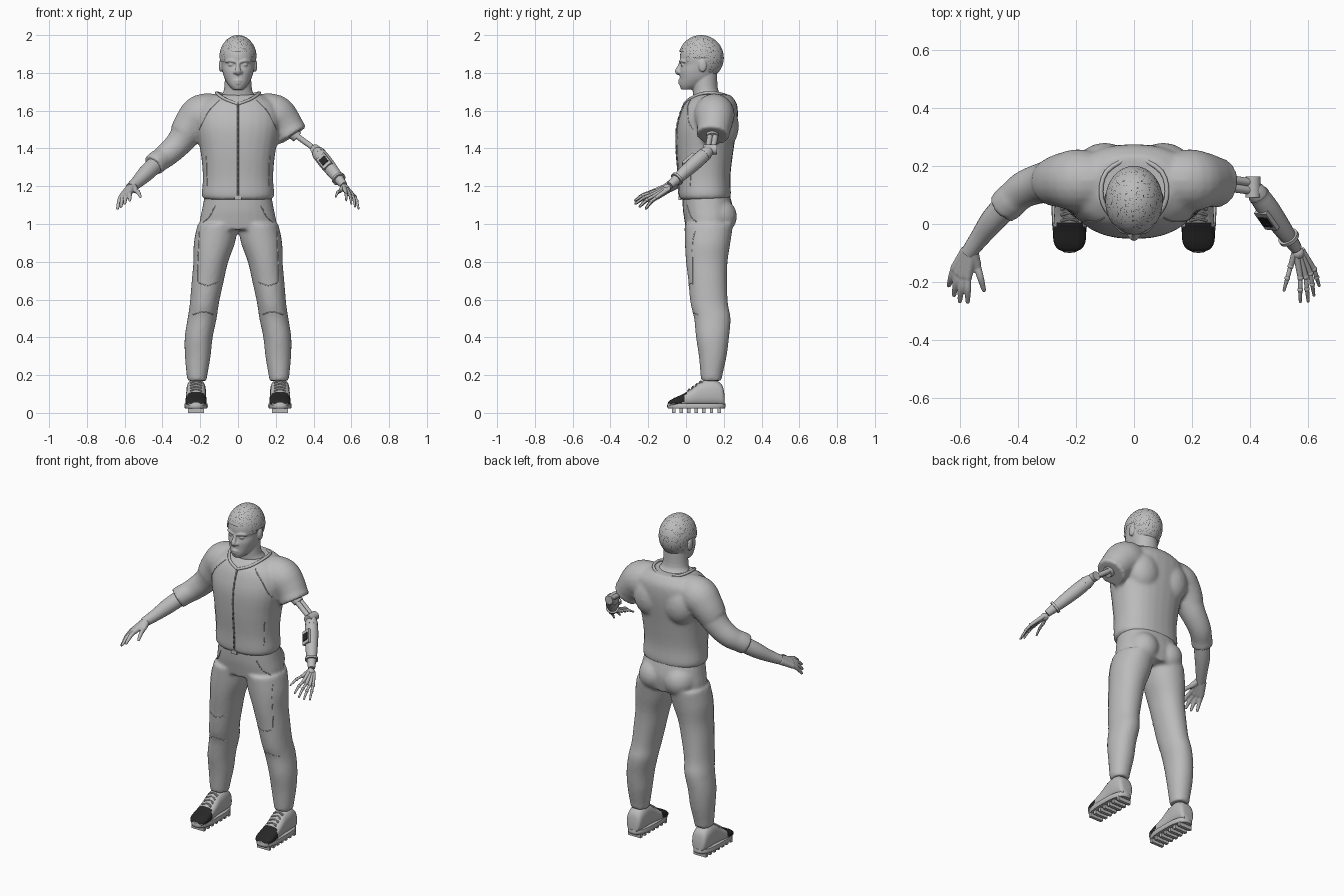
import bpy, bmesh, math, random
from mathutils import Vector, Matrix

random.seed(4)
if "Cube" in bpy.data.objects:
    bpy.data.objects.remove(bpy.data.objects["Cube"], do_unlink=True)


def material(name, value):
    m = bpy.data.materials.new(name)
    m.use_nodes = True
    m.diffuse_color = (value, value, value, 1)
    m.node_tree.nodes["Principled BSDF"].inputs["Base Color"].default_value = (value, value, value, 1)
    return m


GREY = material("plain grey", 0.5)
DARK = material("zip dark grey", 0.12)
BLACK = material("soft black", 0.02)


def smooth_rows(rows, steps=4):
    """Catmull-Rom interpolation of rows of numbers."""
    out = []
    for i in range(len(rows) - 1):
        p = [rows[max(i - 1, 0)], rows[i], rows[i + 1], rows[min(i + 2, len(rows) - 1)]]
        for k in range(steps):
            t = k / steps
            out.append([b + (c - a) * t / 2 + (a - 2.5 * b + 2 * c - d / 2) * t * t
                        + (1.5 * (b - c) + (d - a) / 2) * t ** 3 for a, b, c, d in zip(*p)])
    return out + [list(rows[-1])]


def ellipse(center, a, b, power=2.0, n=28):
    pts = []
    for i in range(n):
        c, s = math.cos(math.tau * i / n), math.sin(math.tau * i / n)
        pts.append(center + a * math.copysign(abs(c) ** (2 / power), c)
                   + b * math.copysign(abs(s) ** (2 / power), s))
    return pts


def skin(bm, rings):
    loops = [[bm.verts.new(p) for p in ring] for ring in rings]
    for lo, hi in zip(loops, loops[1:]):
        for i in range(len(lo)):
            j = (i + 1) % len(lo)
            bm.faces.new((lo[i], lo[j], hi[j], hi[i]))
    bm.faces.new(loops[0][::-1])
    bm.faces.new(loops[-1])


def column(bm, rows, power=2.3):
    """Horizontal rings: height, centre x, half width, front y, back y."""
    skin(bm, [ellipse(Vector((x, (f + b) / 2, z)), Vector((w, 0, 0)), Vector((0, (b - f) / 2, 0)), power)
              for z, x, w, f, b in smooth_rows(rows)])


def tube(bm, rows, n=20):
    """Round limb along x, y, z, radius rows."""
    rows = smooth_rows(rows)
    pts = [Vector(r[:3]) for r in rows]
    span = pts[-1] - pts[0]
    axis = min(range(3), key=lambda k: abs(span[k]))
    ref = Vector([float(k == axis) for k in range(3)])
    rings = []
    for i, p in enumerate(pts):
        t = pts[min(i + 1, len(pts) - 1)] - pts[max(i - 1, 0)]
        side = t.cross(ref).normalized()
        rings.append(ellipse(p, side * rows[i][3], side.cross(t).normalized() * rows[i][3], n=n))
    skin(bm, rings)


def blob(bm, center, radii, detail=3):
    bmesh.ops.create_icosphere(bm, subdivisions=detail, radius=1,
                               matrix=Matrix.Translation(center) @ Matrix.Diagonal((*radii, 1)))


def box(bm, center, size, turn=Matrix()):
    bmesh.ops.create_cube(bm, size=1, matrix=Matrix.Translation(center) @ turn @ Matrix.Diagonal((*size, 1)))


def finish(bm, name, mats=(GREY,), voxel=0, relax=5):
    bmesh.ops.recalc_face_normals(bm, faces=bm.faces[:])
    mesh = bpy.data.meshes.new(name)
    bm.to_mesh(mesh)
    bm.free()
    obj = bpy.data.objects.new(name, mesh)
    bpy.context.collection.objects.link(obj)
    for m in mats:
        mesh.materials.append(m)
    bpy.ops.object.select_all(action="DESELECT")
    obj.select_set(True)
    bpy.context.view_layer.objects.active = obj
    bpy.ops.object.shade_smooth_by_angle(angle=math.radians(40))
    if voxel:
        r = obj.modifiers.new("fuse", "REMESH")
        r.mode, r.voxel_size, r.use_smooth_shade = "VOXEL", voxel, True
        s = obj.modifiers.new("relax", "SMOOTH")
        s.factor, s.iterations = 0.5, relax
    return obj


def seams(name, target, lines, radius=0.003, mat=GREY):
    """Thin piping laid on the front surface along x, z lines."""
    body = target.evaluated_get(bpy.context.evaluated_depsgraph_get())
    curve = bpy.data.curves.new(name, "CURVE")
    curve.dimensions, curve.bevel_depth, curve.bevel_resolution = "3D", radius, 1
    curve.materials.append(mat)
    for line in lines:
        pts = []
        for x, z in smooth_rows(line, 6):
            hit, loc, _, _ = body.ray_cast(Vector((x, -1, z)), Vector((0, 1, 0)))
            if hit:
                pts.append(loc)
        if len(pts) > 1:
            sp = curve.splines.new("POLY")
            sp.points.add(len(pts) - 1)
            for q, p in zip(sp.points, pts):
                q.co = (*p, 1)
    bpy.context.collection.objects.link(bpy.data.objects.new(name, curve))


# Shirt: torso, long right sleeve, short left sleeve
bm = bmesh.new()
column(bm, [(1.13, 0, .178, -.03, .23), (1.155, 0, .192, -.038, .238), (1.25, 0, .186, -.04, .235),
            (1.38, 0, .198, -.05, .25), (1.5, 0, .222, -.05, .268), (1.58, 0, .225, -.032, .275),
            (1.64, 0, .2, -.005, .268), (1.685, 0, .13, .04, .235)])
for s in (-1, 1):
    tube(bm, [(s * .1, .15, 1.6, .09), (s * .19, .15, 1.58, .108), (s * .245, .15, 1.53, .095), (s * .285, .143, 1.47, .082)])
    blob(bm, (s * .1, .2, 1.52), (.1, .08, .12))
tube(bm, [(-.27, .145, 1.485, .082), (-.32, .14, 1.42, .07), (-.385, .115, 1.36, .063), (-.445, .06, 1.315, .054)])
tube(bm, [(-.415, .09, 1.34, .06), (-.45, .055, 1.31, .06)])
tube(bm, [(.27, .145, 1.495, .088), (.288, .142, 1.467, .088)])
shirt = finish(bm, "shirt", voxel=0.01, relax=6)

# Trousers: hips, seat and legs
bm = bmesh.new()
column(bm, [(.97, 0, .205, .0, .24), (1.03, 0, .2, -.01, .25), (1.08, 0, .19, -.017, .25), (1.16, 0, .175, -.02, .23)])
for s in (-1, 1):
    blob(bm, (s * .085, .165, 1.04), (.095, .105, .1))
    column(bm, [(.17, s * .217, .05, .08, .19), (.2, s * .217, .055, .077, .193), (.3, s * .213, .068, .068, .215),
                (.4, s * .208, .074, .053, .228), (.5, s * .19, .077, .043, .236), (.58, s * .178, .077, .024, .222),
                (.7, s * .16, .085, .012, .217), (.8, s * .144, .092, .0, .22), (.9, s * .125, .109, -.006, .235),
                (1.0, s * .106, .108, -.008, .25)], 2.1)
trousers = finish(bm, "trousers", voxel=0.01, relax=4)

# Head, neck and features
bm = bmesh.new()
column(bm, [(1.6, 0, .11, .05, .23), (1.67, 0, .095, .04, .2), (1.71, 0, .075, .035, .17), (1.8, 0, .068, .03, .165)], 2)
column(bm, [(1.712, 0, .028, -.025, .04), (1.735, 0, .05, -.034, .1), (1.77, 0, .071, -.033, .145),
            (1.81, 0, .083, -.033, .165), (1.845, 0, .088, -.025, .18), (1.87, 0, .09, -.033, .19),
            (1.91, 0, .089, -.028, .19), (1.94, 0, .08, -.008, .175), (1.965, 0, .058, .02, .15), (1.98, 0, .03, .05, .12)], 2.2)
tube(bm, [(0, -.022, 1.865, .009), (0, -.036, 1.83, .011), (0, -.043, 1.808, .016), (0, -.034, 1.795, .01)])
tube(bm, [(-.024, -.025, 1.755, .005), (0, -.034, 1.759, .008), (.024, -.025, 1.755, .005)])
tube(bm, [(-.022, -.025, 1.742, .004), (0, -.033, 1.746, .008), (.022, -.025, 1.742, .004)])
for s in (-1, 1):
    blob(bm, (s * .016, -.034, 1.803), (.01, .012, .009))
    blob(bm, (s * .036, -.017, 1.843), (.016, .011, .008))
    tube(bm, [(s * .012, -.03, 1.857, .007), (s * .04, -.025, 1.865, .008), (s * .064, -.005, 1.858, .006)])
    blob(bm, (s * .091, .088, 1.838), (.011, .022, .034))
finish(bm, "head", voxel=0.0045, relax=3)

# Cropped hair with dark flecks
bm = bmesh.new()
blob(bm, (0, .08, 1.88), (.099, .12, .12), 6)
hairline = lambda y: 1.912 if y < .0 else (1.86 if y < .05 else (1.878 if y < .115 else 1.785))
bmesh.ops.delete(bm, geom=[f for f in bm.faces if f.calc_center_median().z < hairline(f.calc_center_median().y)], context="FACES")
for f in bm.faces:
    f.material_index = int(random.random() < .05)
finish(bm, "hair", (GREY, BLACK))

# Collar band
bm = bmesh.new()
tips = [(0, -.008, 1.635), (.07, .02, 1.662), (.112, .09, 1.692), (.095, .18, 1.69), (0, .238, 1.668)]
loop = tips + [(-x, y, z) for x, y, z in tips[-2:0:-1]] + tips[:1]
tube(bm, [(*p, .008) for p in loop[:5]], 10)
tube(bm, [(*p, .008) for p in loop[4:]], 10)
finish(bm, "collar")

# Bare right forearm
bm = bmesh.new()
tube(bm, [(-.41, .095, 1.34, .045), (-.48, .02, 1.275, .044), (-.53, -.045, 1.225, .034), (-.57, -.1, 1.19, .027)])
finish(bm, "right_forearm")

# Hands: knuckle and tip of each finger, index to little, given for +x
fingers = [((.573, -.185, 1.165), (.573, -.268, 1.125)), ((.592, -.182, 1.155), (.6, -.266, 1.108)),
           ((.608, -.17, 1.148), (.62, -.245, 1.092)), ((.62, -.155, 1.142), (.638, -.212, 1.082)),
           ((.54, -.145, 1.175), (.517, -.228, 1.145))]
for s, name, mech in ((-1, "right_hand", False), (1, "left_mechanical_hand", True)):
    bm = bmesh.new()
    k = .62 if mech else 1
    for i, (knuckle, tip) in enumerate(fingers):
        base = Vector((.558 + .006 * i, -.09, 1.2 - .004 * i)) if i < 4 else Vector((.555, -.1, 1.195))
        a, b = Vector(knuckle), Vector(tip)
        mid = a.lerp(b, .5) + Vector((0, 0, .008))
        for p in (base, a, b, mid):
            p.x *= s
        tube(bm, [(*base, .021 * k), (*a, .015 * k)], 12)
        tube(bm, [(*a, .013 * k), (*mid, .012 * k), (*b, .008 * k)], 12)
        blob(bm, b, (.008 * k,) * 3, 2)
        if mech:
            blob(bm, a, (.011,) * 3, 2)
            blob(bm, mid, (.01,) * 3, 2)
    if mech:
        blob(bm, (.565, -.1, 1.19), (.022,) * 3)
    finish(bm, name, voxel=0 if mech else 0.004, relax=3)

# Mechanical left arm: twin struts, elbow hinge, tapered shell, control pad
elbow, wrist = Vector((.41, .128, 1.395)), Vector((.56, -.085, 1.205))
along = (wrist - elbow).normalized()
out = Vector((-.5, -.8, .5))
out = (out - along * out.dot(along)).normalized()
turn = Matrix((along, out.cross(along), out)).transposed().to_4x4()
bm = bmesh.new()
for dy in (-.014, .014):
    tube(bm, [(.23, .143 + dy, 1.53, .015), (.32, .14 + dy, 1.46, .015), (*(elbow + Vector((0, dy, 0))), .014)])
tube(bm, [(.27, .142, 1.5, .036), (.315, .14, 1.46, .03)])
tube(bm, [(*(elbow - Vector((0, .036, 0))), .026), (*(elbow + Vector((0, .036, 0))), .026)])
finish(bm, "left_mechanical_upper_arm")
bm = bmesh.new()
tube(bm, [(*elbow.lerp(wrist, t), r) for t, r in ((0, .024), (.1, .034), (.35, .038), (.7, .032), (.9, .024), (1, .02))])
for t in (.12, .8):
    tube(bm, [(*elbow.lerp(wrist, t), .037), (*elbow.lerp(wrist, t + .04), .037)])
pad = elbow.lerp(wrist, .42) + out * .034
box(bm, pad, (.085, .055, .016), turn)
finish(bm, "left_mechanical_forearm")
bm = bmesh.new()
box(bm, pad + out * .009, (.045, .04, .006), turn)
finish(bm, "control_screen", (BLACK,))

# Shoes: upper with black toe cap, sole with cleats, laces
for s, side in ((-1, "right"), (1, "left")):
    cx = s * .222
    bm = bmesh.new()
    rows = [(.205, .03, .09), (.19, .046, .15), (.14, .052, .178), (.08, .051, .165), (.03, .053, .128),
            (-.02, .056, .098), (-.06, .055, .08), (-.085, .042, .066), (-.095, .02, .055)]
    skin(bm, [ellipse(Vector((cx, y, (.035 + top) / 2)), Vector((w, 0, 0)), Vector((0, 0, (top - .035) / 2)), 2.6)
              for y, w, top in smooth_rows(rows)])
    for f in bm.faces:
        c = f.calc_center_median()
        f.material_index = int(c.z > .048 and c.y < .35 * (c.z - .1))
    finish(bm, side + "_shoe", (GREY, BLACK))
    bm = bmesh.new()
    column(bm, [(.022, cx, .058, -.095, .205), (.034, cx, .062, -.1, .21), (.05, cx, .06, -.098, .208)], 2.7)
    for i in range(7):
        box(bm, (cx, -.065 + .04 * i, .013), (.085, .018, .026))
    finish(bm, side + "_sole")
    bm = bmesh.new()
    for i in range(4):
        y, z = .018 + .02 * i, .126 + .014 * i
        for d in (-1, 1):
            tube(bm, [(cx - .03, y - .008 * d, z - .01, .004), (cx, y, z, .004), (cx + .03, y + .008 * d, z - .01, .004)], 8)
    finish(bm, side + "_laces")

# Stitching, zip and waist clasp
bpy.context.view_layer.update()
shirt_lines, trouser_lines = [], []
for s in (-1, 1):
    shirt_lines += [[(s * .1, 1.655), (s * .16, 1.59), (s * .205, 1.5)], [(s * .163, 1.2), (s * .168, 1.36)]]
    trouser_lines += [[(s * .12, 1.1), (s * .15, 1.04), (s * .185, 1.01)], [(s * .205, .96), (s * .212, .8), (s * .215, .68)],
                      [(s * .11, .69), (s * .16, .675), (s * .21, .69)], [(s * .13, .52), (s * .18, .535), (s * .24, .52)]]
seams("shirt_seams", shirt, shirt_lines, .0025)
seams("trouser_seams", trousers, trouser_lines, .0025)
seams("zip_tape", shirt, [[(0, 1.15), (0, 1.4), (0, 1.63)]], .005)
seams("zip_teeth", shirt, [[(0, 1.16 + .03 * i), (0, 1.178 + .03 * i)] for i in range(16)], .0062, DARK)
bm = bmesh.new()
box(bm, (0, -.034, 1.137), (.036, .014, .022))
finish(bm, "waist_clasp")
